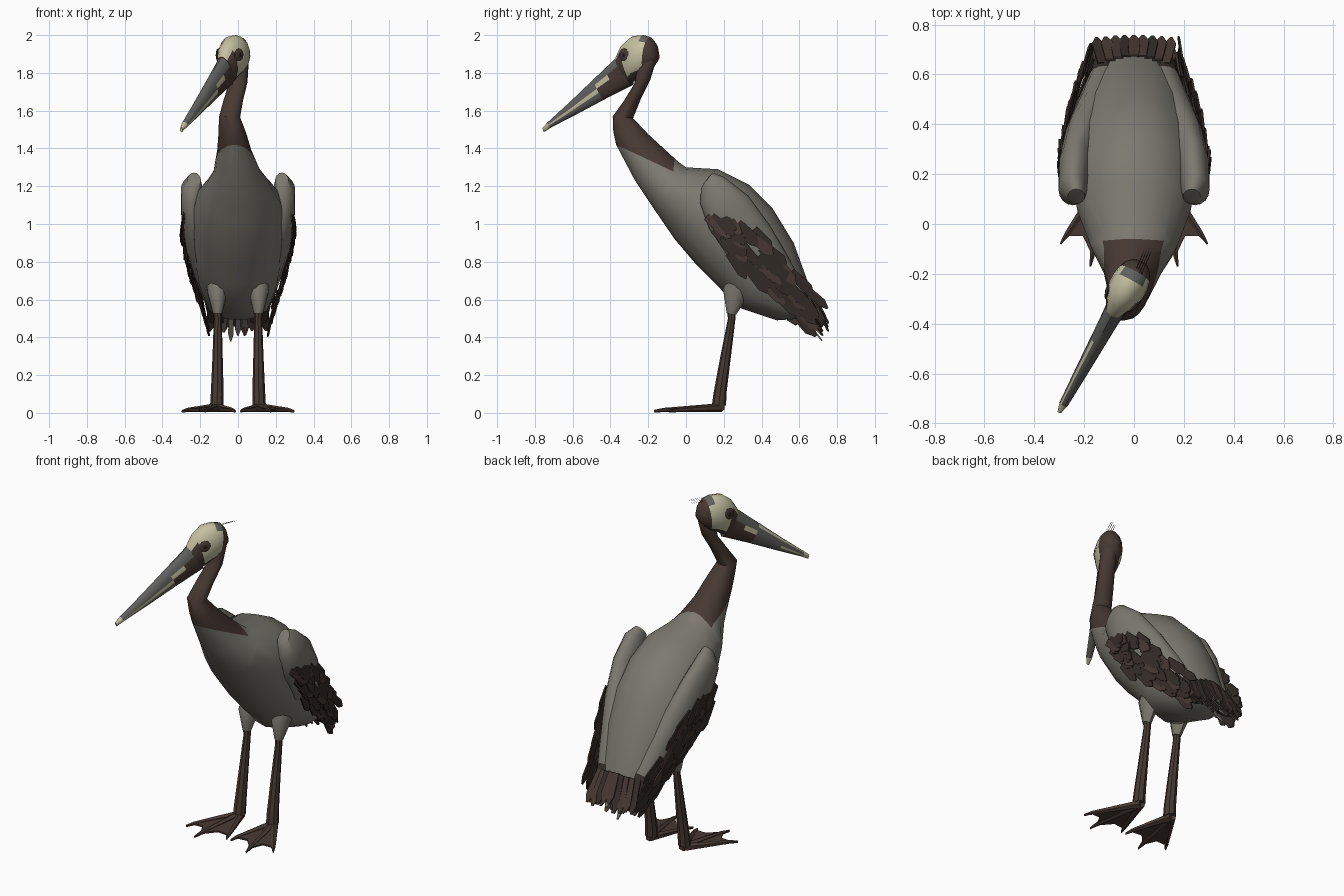
import bpy, bmesh, math, random
from mathutils import Vector as V

if "Cube" in bpy.data.objects:
    bpy.data.objects.remove(bpy.data.objects["Cube"])

random.seed(4)
COLS = {"grey_plumage": (0.20, 0.19, 0.16), "brown_skin": (0.064, 0.041, 0.033),
        "dark_feather": (0.036, 0.026, 0.021), "cream": (0.56, 0.53, 0.36),
        "bill_grey": (0.12, 0.12, 0.115), "eye_black": (0.015, 0.012, 0.01)}
MATS = []
for n, c in COLS.items():
    m = bpy.data.materials.new(n)
    m.diffuse_color = (*c, 1)
    m.use_nodes = True
    m.node_tree.nodes["Principled BSDF"].inputs["Base Color"].default_value = m.diffuse_color
    MATS.append(m)
GREY, BROWN, DARK, CREAM, BILL, BLACK = range(6)
X = V((1, 0, 0))


def finish(name, bm, smooth=True):
    bmesh.ops.recalc_face_normals(bm, faces=bm.faces)
    me = bpy.data.meshes.new(name)
    bm.to_mesh(me)
    bm.free()
    for m in MATS:
        me.materials.append(m)
    ob = bpy.data.objects.new(name, me)
    bpy.context.collection.objects.link(ob)
    if smooth:
        bpy.ops.object.select_all(action='DESELECT')
        ob.select_set(True)
        bpy.context.view_layer.objects.active = ob
        bpy.ops.object.shade_smooth_by_angle(angle=math.radians(40))
    return ob


def loft(name, rings, rule, n=16, planes=()):
    """rings: (top point, bottom point, half width, side direction); rule(span, angle) -> colour.
    planes (point, normal) cut the skin; faces in front of all of them turn brown."""
    bm = bmesh.new()
    rows = []
    for t, b, w, s in rings:
        t, b = V(t), V(b)
        c, u = (t + b) / 2, (t - b) / 2
        rows.append([bm.verts.new(c + u * math.cos(2 * math.pi * k / n) + s * w * math.sin(2 * math.pi * k / n))
                     for k in range(n)])
    for i in range(len(rows) - 1):
        for k in range(n):
            q = (k + 1) % n
            f = bm.faces.new((rows[i][k], rows[i][q], rows[i + 1][q], rows[i + 1][k]))
            f.material_index = rule(i, 360 * (k + .5) / n)
    bm.faces.new(rows[0]).material_index = rule(0, 180)
    bm.faces.new(rows[-1]).material_index = rule(len(rows) - 2, 180)
    for p, no in planes:
        bmesh.ops.bisect_plane(bm, geom=bm.verts[:] + bm.edges[:] + bm.faces[:], plane_co=p, plane_no=no)
    if planes:
        for f in bm.faces:
            c = f.calc_center_median()
            if all((c - V(p)).dot(V(no)) > 0 for p, no in planes):
                f.material_index = BROWN
    return finish(name, bm)


def side_rings(prof, sx=1):
    """profile rows (top y, top z, bottom y, bottom z, centre x, half width)"""
    return [((sx * x, ty, tz), (sx * x, by, bz), w, X) for ty, tz, by, bz, x, w in prof]


def feather(bm, base, tip, width, across, mat):
    base, tip, d = V(base), V(tip), across.normalized() * width / 2
    mid = base.lerp(tip, .75)
    f = bm.faces.new([bm.verts.new(p) for p in
                      (base - d * .8, mid - d, tip - d * .25, tip + d * .2, mid + d, base + d * .8)])
    f.material_index = mat


def path(pts, t):
    t = max(0, min(1, t)) * (len(pts) - 1)
    i = min(int(t), len(pts) - 2)
    return V(pts[i]).lerp(V(pts[i + 1]), t - i)


def thicken(ob, t):
    md = ob.modifiers.new("thickness", 'SOLIDIFY')
    md.thickness, md.offset = t, 0


# body and neck, from tail to nape
body = [(.69, .55, .63, .50, 0, .12), (.65, .68, .48, .49, 0, .17), (.57, .90, .27, .56, 0, .218),
        (.46, 1.08, .17, .67, 0, .245), (.33, 1.21, .05, .79, 0, .248), (.17, 1.29, -.06, .92, 0, .228),
        (.0, 1.30, -.17, 1.08, 0, .175), (-.035, 1.325, -.27, 1.23, -.005, .125),
        (-.08, 1.365, -.37, 1.42, -.02, .09), (-.20, 1.475, -.385, 1.49, -.03, .073),
        (-.28, 1.56, -.388, 1.57, -.045, .056), (-.24, 1.66, -.33, 1.65, -.025, .052),
        (-.19, 1.76, -.275, 1.74, .002, .048), (-.15, 1.89, -.255, 1.83, .012, .045),
        (-.17, 1.96, -.26, 1.90, .008, .03)]
loft("body_and_neck", side_rings(body), lambda i, a: GREY, 16,
     [((0, -.37, 1.42), (0, .15, .32)), ((0, -.065, 1.3), (0, -1, 0.1))])

# head and bill share a frame turned toward the bird's right
F = V((-.48, -.88, 0)).normalized()
S = V((F.y, -F.x, 0))
O = V((.03, -.15, 0))


def turned(rows):
    return [(O + F * a + V((0, 0, za)), O + F * b + V((0, 0, zb)), w, S) for a, za, b, zb, w in rows]


def head_rule(i, a):
    top = a < 50 or a > 310
    if i < 2:
        return BROWN
    if i == 2:
        return BILL if top else CREAM if 50 < a < 140 or 220 < a < 310 else BROWN
    if i >= 5 and not top:
        return BROWN
    return BROWN if 140 < a < 220 else CREAM


loft("head", turned([(.0, 1.90, .01, 1.86, .03), (.015, 1.955, .04, 1.82, .055), (.045, 1.99, .07, 1.79, .068),
                     (.085, 2.0, .10, 1.78, .075), (.15, 1.995, .13, 1.765, .075), (.21, 1.95, .15, 1.75, .062),
                     (.25, 1.885, .17, 1.745, .043)]), head_rule)


def bill_rule(i, a):
    m = min(a, 360 - a)
    if i >= 4:
        return CREAM
    if i < 2:
        return BILL if m < 65 else CREAM if i == 1 and m < 90 else BROWN
    return CREAM if 22 < a < 45 or 247 < a < 270 or (i == 3 and 90 < m < 112) else BILL


loft("bill", turned([(.235, 1.895, .15, 1.735, .044), (.31, 1.83, .23, 1.70, .038), (.38, 1.772, .32, 1.66, .034),
                     (.53, 1.645, .49, 1.58, .026), (.66, 1.54, .645, 1.51, .018), (.692, 1.512, .685, 1.487, .008)]),
     bill_rule)

# eye patches and eyes
for s, nm in ((1, "right"), (-1, "left")):
    out = (S * s + F * .25).normalized()
    fwd = (F - S * s * .25).normalized()
    for r, dep, mat, part in ((.036, .063, BROWN, "eye_patch"), (.013, .070, BLACK, "eye")):
        c = O + F * .168 + V((0, 0, 1.895)) + S * s * dep
        bm = bmesh.new()
        bmesh.ops.create_icosphere(bm, subdivisions=2, radius=r)
        for v in bm.verts:
            v.co = c + fwd * v.co.x + V((0, 0, v.co.z)) + out * v.co.y * .25
        for f in bm.faces:
            f.material_index = mat
        finish(nm + "_" + part, bm)

# crest wisps
bm = bmesh.new()
for k in range(4):
    b = V((.0 + .01 * k, -.2, 1.975 + .004 * k))
    feather(bm, b, b + V((.04, .09, random.uniform(0, .01))), .003, X, DARK)
finish("crest_wisps", bm, False)

# wings, wing feathers, legs and feet on both sides
wing = [(.12, 1.25, .09, 1.21, .23, .014), (.14, 1.272, .08, 1.19, .232, .035), (.20, 1.25, .075, 1.11, .245, .058),
        (.33, 1.15, .12, .98, .235, .068), (.45, .985, .23, .80, .20, .078), (.55, .81, .39, .66, .15, .08),
        (.635, .65, .55, .55, .115, .065), (.70, .51, .65, .47, .11, .045)]
LOW = [(.12, 1.04), (.18, .88), (.37, .70), (.58, .53)]
UP = [(.17, 1.06), (.31, 1.01), (.45, .85), (.61, .66)]
OUT_Y = [(.296, 0), (.308, 0), (.285, 0), (.232, 0), (.175, 0)]  # half width, shoulder to wing tip
OUT_Z = [(.155, 0), (.205, 0), (.255, 0), (.295, 0), (.312, 0)]  # half width, low to high
leg = [(.262, .55, .215, .55, .108, .024), (.262, .50, .222, .50, .107, .021), (.238, .30, .182, .30, .108, .027),
       (.215, .11, .145, .10, .110, .034), (.212, .04, .135, .025, .112, .036)]
thigh = [(.42, .78, .27, .80, .11, .06), (.33, .62, .195, .66, .11, .055), (.265, .52, .215, .53, .108, .025)]


def outer(y, z):
    return min(path(OUT_Y, (y - .1) / .62).x, path(OUT_Z, (z - .42) / .6).x)


for s, nm in ((1, "left_"), (-1, "right_")):
    loft(nm + "wing", side_rings(wing, s), lambda i, a: DARK if i >= 6 else GREY)

    bm = bmesh.new()
    for i in range(8):
        for j in range(6):
            p = path(LOW, i / 7).lerp(path(UP, i / 7), j / 5)
            p += V((random.uniform(-.015, .015), random.uniform(-.015, .015)))
            ang = math.radians(-48 + random.uniform(-9, 9))
            q = p + V((math.cos(ang), math.sin(ang))) * random.uniform(.14, .18)
            lift = random.uniform(-.006, .004)
            feather(bm, (s * (outer(*p) - .012), p.x, p.y), (s * (outer(*q) + lift), q.x, q.y),
                    random.uniform(.045, .06), V((0, math.sin(-ang), math.cos(ang))),
                    BROWN if (i * 2 + j) % 5 == 0 else DARK)
    thicken(finish(nm + "wing_feathers", bm, False), .008)

    loft(nm + "thigh", side_rings(thigh, s), lambda i, a: GREY, 10)
    loft(nm + "leg", side_rings(leg, s), lambda i, a: BROWN, 8)

    # webbed foot: three toes joined by a scalloped web
    heel = V((s * .112, .19, .03))
    tips = [V((s * .295, -.08, .012)), V((s * .175, -.17, .012)), V((s * .015, -.09, .012))]
    for k, t in enumerate(tips):
        d = (t - heel).normalized()
        sd = V((-d.y, d.x, 0)).normalized()
        mid = heel.lerp(t, .85)
        loft(f"{nm}toe_{k + 1}", [(c + V((0, 0, h)), c - V((0, 0, g)), w, sd) for c, h, g, w in
                                  ((heel, .022, .025, .026), (mid, .012, .01, .013), (t, .004, .011, .004))],
             lambda i, a: BROWN, 6)
    bm = bmesh.new()
    h = bm.verts.new(heel)
    for a, b in ((0, 1), (1, 2)):
        pa, pb = heel.lerp(tips[a], .88), heel.lerp(tips[b], .88)
        pm = heel.lerp((pa + pb) / 2, .86)
        va, vm, vb = [bm.verts.new(p) for p in (pa, pm, pb)]
        for tri in ((h, va, vm), (h, vm, vb)):
            bm.faces.new(tri).material_index = BROWN
    thicken(finish(nm + "foot_web", bm, False), .01)

# tail feathers: two brown fans, plus pale under-tail tufts
bm = bmesh.new()
for row, (by, bz, ty, tz) in enumerate(((.675, .64, .755, .46), (.61, .60, .725, .43))):
    for k in range(9):
        u = k / 4 - 1
        drop = .03 * u * u
        feather(bm, (u * .125, by - drop, bz - .02 * abs(u)),
                (u * .15, ty - drop * .3, tz + random.uniform(-.03, .03)), .05, X + V((0, 0, .2 * (k % 2))),
                DARK if k % 3 == row else BROWN)
for k in range(4):
    x = -.07 + .035 * k
    feather(bm, (x, .60, .54), (x * 1.1, .72, random.uniform(.38, .45)), .03, X, GREY)
thicken(finish("tail_feathers", bm, False), .008)
